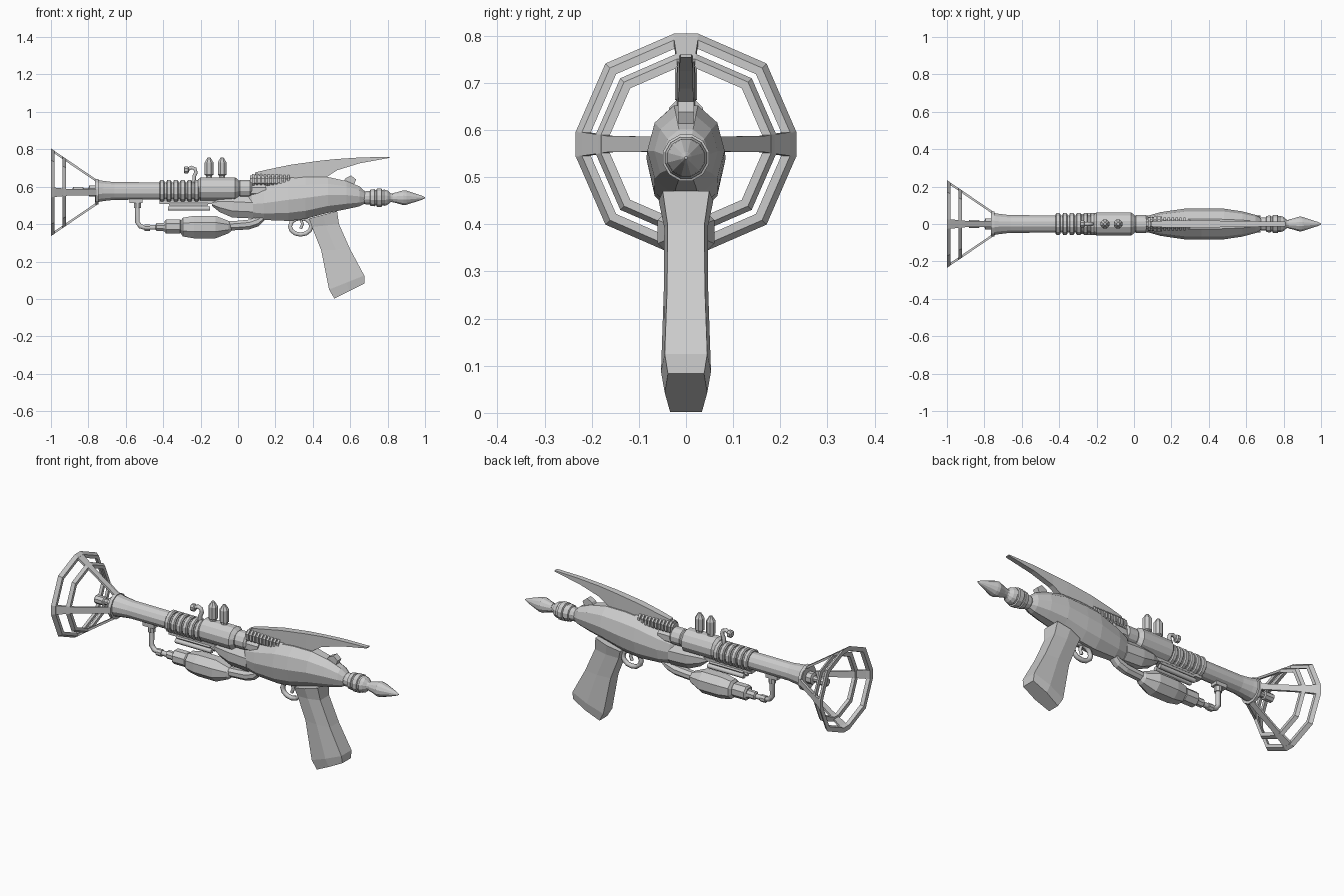
import bpy, bmesh
from math import cos, sin, pi, radians
from mathutils import Vector

if "Cube" in bpy.data.objects:
    bpy.data.objects.remove(bpy.data.objects["Cube"])


def skin(name, rings):
    """Bridge equal-length point loops and cap both ends."""
    bm = bmesh.new()
    vs = [[bm.verts.new(p) for p in r] for r in rings]
    n = len(vs[0])
    for a, b in zip(vs, vs[1:]):
        for i in range(n):
            j = (i + 1) % n
            bm.faces.new((a[i], a[j], b[j], b[i]))
    bm.faces.new(vs[0])
    bm.faces.new(vs[-1])
    bmesh.ops.recalc_face_normals(bm, faces=bm.faces)
    me = bpy.data.meshes.new(name)
    bm.to_mesh(me)
    bm.free()
    ob = bpy.data.objects.new(name, me)
    bpy.context.collection.objects.link(ob)
    return ob


def loft(name, stations, n=10):
    """Stations along x: (x, z centre, half width y, half height z)."""
    k = 1 / cos(pi / n)
    angs = [pi / n + 2 * pi * i / n + pi / 2 for i in range(n)]
    return skin(name, [[(x, hy * k * cos(a), zc + hz * k * sin(a)) for a in angs]
                       for x, zc, hy, hz in stations])


def lathe(name, z, prof, n=12):
    return loft(name, [(x, z, r, r) for x, r in prof], n)


def upright(name, x, prof, n=8):
    return skin(name, [[(x + r * cos(2 * pi * (i + .5) / n), r * sin(2 * pi * (i + .5) / n), z)
                        for i in range(n)] for z, r in prof])


def pipe(name, pts, r, closed=False, y=0):
    cu = bpy.data.curves.new(name, 'CURVE')
    cu.dimensions = '3D'
    cu.bevel_depth, cu.bevel_resolution, cu.use_fill_caps = r, 1, True
    sp = cu.splines.new('POLY')
    sp.points.add(len(pts) - 1)
    for p, (x, z) in zip(sp.points, pts):
        p.co = (x, y, z, 1)
    sp.use_cyclic_u = closed
    ob = bpy.data.objects.new(name, cu)
    bpy.context.collection.objects.link(ob)
    bpy.ops.object.select_all(action='DESELECT')
    ob.select_set(True)
    bpy.context.view_layer.objects.active = ob
    bpy.ops.object.convert(target='MESH')


# Open muzzle dish: two faceted hoops and four tapered struts
DZ = 0.57
unit = []
for k in range(4):
    for u, v in ((-.11, 1), (.11, 1), (.73, .73)):
        a = -k * pi / 2
        unit.append((u * cos(a) - v * sin(a), u * sin(a) + v * cos(a)))


def hoop(name, section):
    rings = [[(x, r * u, DZ + r * v) for x, r in section] for u, v in unit]
    bm = bmesh.new()
    vs = [[bm.verts.new(p) for p in r] for r in rings]
    for i in range(12):
        a, b = vs[i], vs[(i + 1) % 12]
        for j in range(4):
            m = (j + 1) % 4
            bm.faces.new((a[j], a[m], b[m], b[j]))
    bmesh.ops.recalc_face_normals(bm, faces=bm.faces)
    me = bpy.data.meshes.new(name)
    bm.to_mesh(me)
    bm.free()
    bpy.context.collection.objects.link(bpy.data.objects.new(name, me))


hoop("dish_outer_hoop", [(-1, .234), (-.98, .221), (-.98, .203), (-1, .208)])
hoop("dish_inner_hoop", [(-.937, .191), (-.92, .18), (-.92, .162), (-.937, .166)])
for k in range(4):
    a = k * pi / 2
    rings = []
    for x, r, w in ((-1, .234, .027), (-.9, .166, .017), (-.75, .064, .016)):
        quad = [(-w, r), (w, r), (w, r - .014), (-w, r - .014)]
        rings.append([(x, u * cos(a) - v * sin(a), DZ + u * sin(a) + v * cos(a)) for u, v in quad])
    skin("dish_strut", rings)

# Barrel with flared muzzle, emitter and cooling rings
BZ = 0.577
lathe("barrel", BZ, [(-.765, .062), (-.72, .054), (-.66, .047), (-.2, .046)])
lathe("muzzle_collar", 0.572, [(-.762, .068), (-.745, .068)])
lathe("emitter", BZ, [(-.885, .015), (-.88, .022), (-.83, .022), (-.825, .015),
                      (-.8, .015), (-.795, .03), (-.76, .03)], 8)
for i in range(6):
    x = -.42 + .037 * i
    lathe("cooling_ring", BZ, [(x, .052), (x + .005, .058), (x + .022, .058), (x + .027, .052)])

# Receiver, collar and lower fairing
lathe("receiver", .588, [(-.215, .05), (-.2, .062), (-.015, .062), (.005, .045)])
lathe("receiver_collar", .59, [(0, .038), (.01, .047), (.065, .047), (.075, .038)])
loft("receiver_neck", [(-.02, .58, .035, .035), (.15, .58, .04, .04)], 8)
loft("lower_fairing", [(-.14, .51, .02, .012), (-.1, .505, .035, .04),
                       (-.03, .495, .045, .06), (.08, .49, .045, .06)], 8)

# Glass tubes and the small hooked valve on top
for x in (-.155, -.085):
    upright("top_tube", x, [(.64, .018), (.66, .018), (.664, .025), (.73, .025), (.757, .008)])
pipe("hooked_valve", [(-.272, .69), (-.25, .703), (-.23, .695), (-.225, .675), (-.235, .655), (-.235, .62)], .011)
lathe("valve_knob", .69, [(-.29, .012), (-.285, .019), (-.268, .019), (-.263, .012)], 8)

# Main body shell
loft("body", [(.058, .505, .03, .06), (.075, .507, .042, .072), (.14, .512, .06, .09),
              (.27, .53, .078, .113), (.36, .54, .08, .112), (.48, .556, .078, .096),
              (.58, .555, .064, .075), (.65, .548, .046, .053), (.68, .542, .03, .032)], 10)

# Ribbed coil beside the spine
lathe("coil_core", .632, [(.065, .027), (.3, .027)], 8)
for i in range(10):
    x = .075 + .021 * i
    lathe("coil_rib", .632, [(x, .036), (x + .012, .036)], 8)

# Swept dorsal fin and rear sight
fin = [(.09, .664, .676, .014), (.16, .655, .692, .018), (.28, .63, .717, .02), (.44, .63, .739, .018),
       (.53, .688, .748, .015), (.65, .725, .756, .015), (.81, .754, .76, .012)]
loft("dorsal_fin", [(x, (a + b) / 2, w, (b - a) / 2) for x, a, b, w in fin], 4)
skin("rear_sight", [[(x, y, z) for x, z in ((.55, .6), (.575, .645), (.605, .66), (.632, .638), (.615, .6))]
                    for y in (-.017, .017)])

# Tail: ribbed bulb and spike
TZ = .541
lathe("tail_bulb", TZ, [(.67, .03), (.685, .036), (.705, .036), (.708, .043), (.73, .046), (.733, .041),
                        (.74, .041), (.743, .049), (.768, .049), (.771, .042), (.778, .042),
                        (.781, .044), (.8, .038), (.815, .024), (.835, .018)])
lathe("tail_spike", TZ, [(.825, .024), (.845, .028), (.885, .04), (.9, .038), (.98, .012), (1, .003)])

# Grip: six-sided tapered sections, front to back
rings = []
for (fx, fz), (bx, bz), w in (((.38, .43), (.53, .47), .058), ((.395, .385), (.54, .4), .046),
                              ((.445, .26), (.6, .265), .047), ((.487, .05), (.675, .125), .053),
                              ((.515, .002), (.677, .083), .045)):
    m = Vector((fx, fz)).lerp(Vector((bx, bz)), .5)
    rings.append([(fx, -w * .75, fz), (m.x, -w, m.y), (bx, -w * .85, bz),
                  (bx, w * .85, bz), (m.x, w, m.y), (fx, w * .75, fz)])
skin("grip", rings)

# Trigger guard and trigger
guard = [(.335 + .057 * cos(radians(a)), .388 + .044 * sin(radians(a))) for a in range(0, 360, 30)]
pipe("trigger_guard", guard, .013, True)
pipe("trigger", [(.335, .43), (.345, .4), (.335, .375)], .009)

# Underslung tank with feed pipes
PZ = .384
lathe("tank", PZ, [(-.305, .035), (-.295, .05), (-.235, .06), (-.12, .06), (-.05, .033), (-.035, .02)], 8)
lathe("tank_valve", PZ + .003, [(-.392, .028), (-.385, .038), (-.31, .038), (-.3, .028)], 8)
lathe("valve_stem", PZ, [(-.44, .014), (-.435, .021), (-.4, .021), (-.385, .028)], 8)
lathe("pipe_joint", PZ - .003, [(-.5, .018), (-.47, .018)], 8)
pipe("feed_pipe", [(-.43, .382), (-.5, .382), (-.522, .388), (-.538, .41), (-.538, .54)], .014)
loft("feed_clamp", [(-.58, .526, .02, .012), (-.51, .526, .02, .012)], 4)
upright("feed_collar", -.538, [(.485, .02), (.515, .02)])
loft("tank_outlet", [(-.05, .39, .025, .025), (0, .393, .025, .025), (.06, .398, .026, .026),
                     (.11, .415, .026, .026), (.15, .45, .026, .02)], 8)

# Under-barrel rails
for z, x0, x1, r in ((.483, -.375, -.15, .013), (.506, -.37, -.16, .008)):
    for y in (-.016, .016):
        pipe("under_rail", [(x0, z), (x1, z)], r, y=y)
loft("rail_mount", [(-.42, .517, .02, .009), (-.12, .517, .02, .009)], 4)
